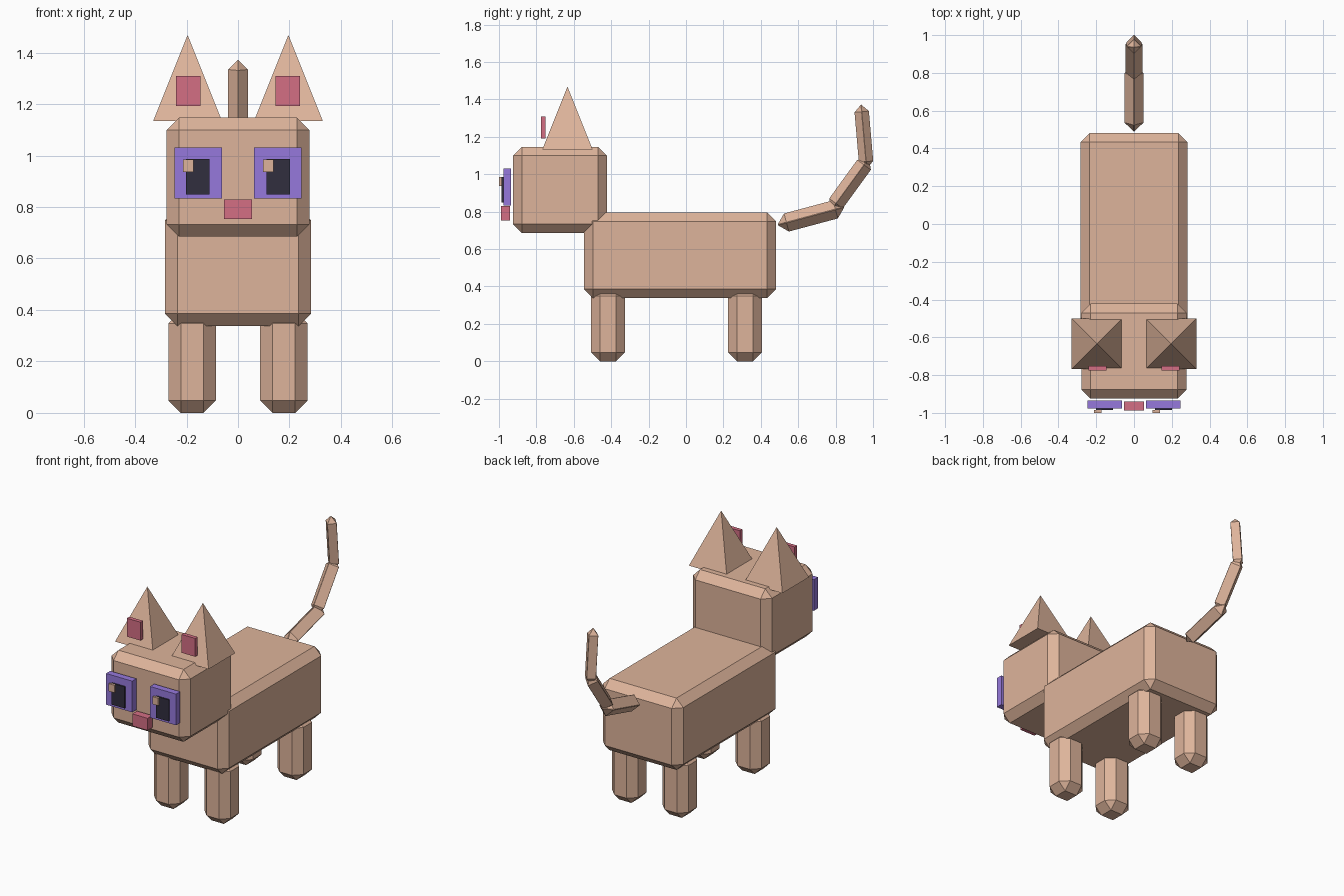
import bpy, bmesh, math
from mathutils import Matrix, Vector

if "Cube" in bpy.data.objects:
    bpy.data.objects.remove(bpy.data.objects["Cube"])


def material(name, rgb):
    lin = [((c / 255 + 0.055) / 1.055) ** 2.4 for c in rgb]
    m = bpy.data.materials.new(name)
    m.diffuse_color = (*lin, 1)
    m.use_nodes = True
    m.node_tree.nodes["Principled BSDF"].inputs["Base Color"].default_value = m.diffuse_color
    return m


FUR = material("tan fur", (222, 180, 155))
PINK = material("pink skin", (212, 110, 132))
IRIS = material("violet iris", (150, 121, 220))
PUPIL = material("dark pupil", (49, 46, 62))
CHAMFER = 0.048


def finish(name, bm, mat):
    me = bpy.data.meshes.new(name)
    bm.to_mesh(me)
    bm.free()
    me.materials.append(mat)
    ob = bpy.data.objects.new(name, me)
    bpy.context.collection.objects.link(ob)
    return ob


def box(name, lo, hi, mat, chamfer=0.0, tilt=0.0):
    """Box between two corners, optionally chamfered and tilted about x."""
    lo, hi = Vector(lo), Vector(hi)
    size = hi - lo
    bm = bmesh.new()
    bmesh.ops.create_cube(bm, size=1)
    bmesh.ops.scale(bm, vec=size, verts=bm.verts)
    if chamfer:
        width = min(chamfer, 0.49 * min(size))
        bmesh.ops.bevel(bm, geom=bm.edges[:], offset=width, segments=1,
                        affect='EDGES', profile=0.5)
    bm.transform(Matrix.Translation((lo + hi) / 2) @ Matrix.Rotation(tilt, 4, 'X'))
    return finish(name, bm, mat)


# Body and head
box("body", (-0.284, -0.545, 0.338), (0.284, 0.481, 0.796), FUR, CHAMFER)
box("head", (-0.278, -0.925, 0.685), (0.278, -0.422, 1.147), FUR, CHAMFER)
box("nose", (-0.054, -0.988, 0.753), (0.054, -0.94, 0.83), PINK)

for side, s in (("left", 1), ("right", -1)):
    def span(center, half):
        return s * center - half, s * center + half

    # Legs
    x0, x1 = span(0.178, 0.092)
    for end, y in (("front", -0.417), ("back", 0.316)):
        box(f"{end}_{side}_leg", (x0, y - 0.091, 0), (x1, y + 0.091, 0.396), FUR, CHAMFER)

    # Pyramid ear with pink inner plate
    bm = bmesh.new()
    bmesh.ops.create_cone(bm, cap_ends=True, segments=4, radius1=0.134 * math.sqrt(2),
                          radius2=0, depth=0.335)
    bmesh.ops.remove_doubles(bm, verts=bm.verts, dist=1e-5)
    xs = [v.co.x for v in bm.verts]
    if max(xs) > 0.15:      # turn the base square to the axes
        bm.transform(Matrix.Rotation(math.pi / 4, 4, 'Z'))
    bm.transform(Matrix.Translation((s * 0.196, -0.634, 1.301)))
    finish(f"{side}_ear", bm, FUR)
    x0, x1 = span(0.193, 0.048)
    box(f"{side}_inner_ear", (x0, -0.776, 1.192), (x1, -0.751, 1.309), PINK)

    # Eye: iris, pupil and highlight
    x0, x1 = span(0.155, 0.092)
    box(f"{side}_iris", (x0, -0.977, 0.833), (x1, -0.935, 1.032), IRIS)
    x0, x1 = span(0.156, 0.046)
    box(f"{side}_pupil", (x0, -0.986, 0.849), (x1, -0.977, 0.986), PUPIL)
    hx = s * 0.155 - 0.038
    box(f"{side}_highlight", (hx - 0.02, -1.0, 0.937), (hx + 0.02, -0.986, 0.985), FUR)

# Tail: three tilted segments (centre y, centre z, length, width, angle)
for i, (y, z, length, w, angle) in enumerate(((0.668, 0.777, 0.367, 0.10, 15),
                                              (0.877, 0.947, 0.343, 0.09, 54),
                                              (0.951, 1.201, 0.343, 0.077, 95))):
    box(f"tail_segment_{i + 1}", (-w / 2, y - length / 2, z - w / 2),
        (w / 2, y + length / 2, z + w / 2), FUR, CHAMFER, math.radians(angle))
